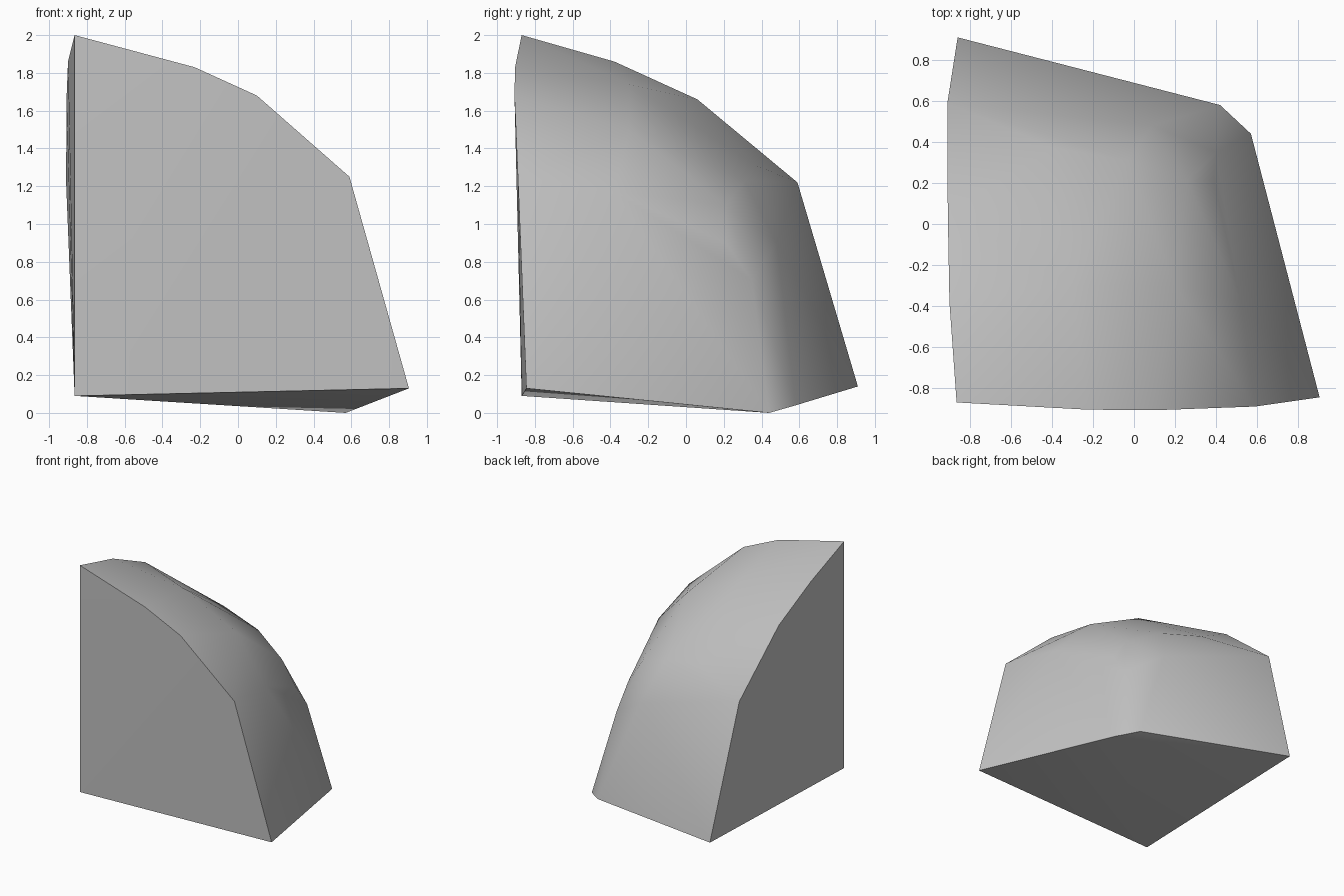
import bpy
import bmesh
from math import radians
from mathutils import Vector

# Remove the default object
default = bpy.data.objects.get("Cube")
if default:
    bpy.data.objects.remove(default, do_unlink=True)


def make_material(name, value):
    """One flat grey for the whole stone."""
    mat = bpy.data.materials.new(name)
    mat.use_nodes = True
    colour = (value, value, value, 1)
    mat.diffuse_color = colour
    mat.node_tree.nodes["Principled BSDF"].inputs["Base Color"].default_value = colour
    return mat


def make_hull(name, points, material):
    """Wrap a set of corner points in a convex skin and smooth its shallow edges."""
    bm = bmesh.new()
    for point in points:
        bm.verts.new(Vector(point))
    result = bmesh.ops.convex_hull(bm, input=bm.verts[:])
    spare = {g for g in result["geom_interior"] + result["geom_unused"]
             if isinstance(g, bmesh.types.BMVert)}
    bmesh.ops.delete(bm, geom=list(spare), context="VERTS")
    bmesh.ops.recalc_face_normals(bm, faces=bm.faces[:])
    mesh = bpy.data.meshes.new(name)
    bm.to_mesh(mesh)
    bm.free()
    mesh.materials.append(material)
    obj = bpy.data.objects.new(name, mesh)
    bpy.context.collection.objects.link(obj)
    bpy.ops.object.select_all(action="DESELECT")
    obj.select_set(True)
    bpy.context.view_layer.objects.active = obj
    bpy.ops.object.shade_smooth_by_angle(angle=radians(30))
    return obj


# Square inner corner and the three far tips of the wedge
inner_corner = (-.865, -.87, .09)
tips = [(-.865, -.87, 2), (.905, -.845, .13), (-.86, .91, .14)]

# Rounded rims of the front cut, the side cut and the underside
front_rim = [(-.23, -.905, 1.83), (.1, -.908, 1.68), (.59, -.89, 1.25)]
side_rim = [(-.9, -.38, 1.86), (-.908, .06, 1.66), (-.91, .59, 1.22)]
base_rim = [(.57, .44, 0), (.42, .58, .04)]

# Bulging outer shell
shell = [
    (.52, -.38, 1.17), (.26, .21, 1.1), (.09, .48, .9),
    (.39, .21, .9), (.4, .35, .7),
    (-.39, .37, 1.31), (-.03, .31, 1.23),
    (.2, -.3, 1.5), (-.3, -.3, 1.74),
]

stone_grey = make_material("stone_grey", .55)
make_hull("stone_wedge",
          [inner_corner] + tips + front_rim + side_rim + base_rim + shell,
          stone_grey)
